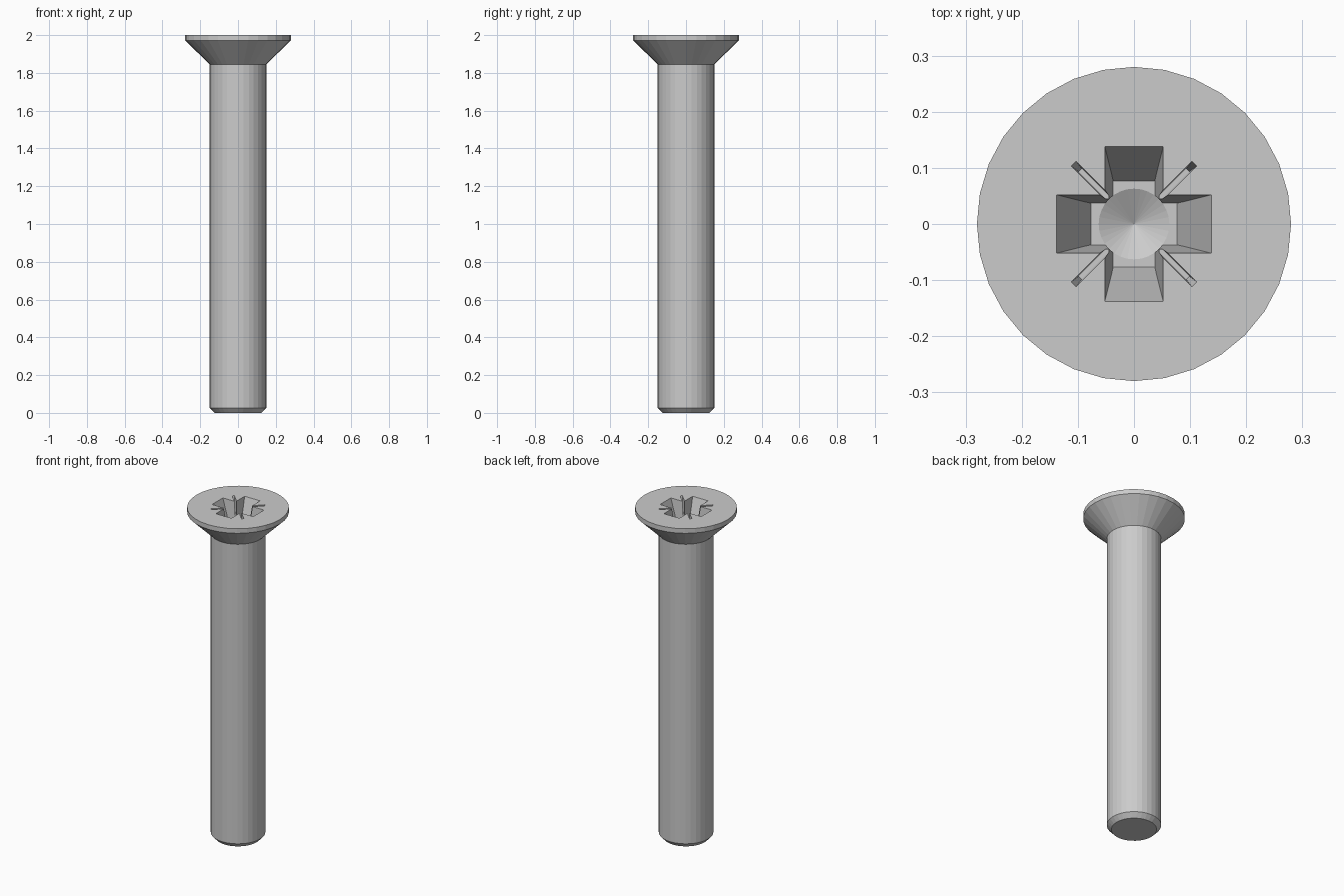
import bpy, bmesh
from math import sin, cos, pi, radians
from mathutils import Matrix, Vector

if "Cube" in bpy.data.objects:
    bpy.data.objects.remove(bpy.data.objects["Cube"])

SEG = 32


def make_object(name, loops, hide=False):
    """Skin a stack of equal-length point loops, bottom to top; a one-point loop is a tip."""
    bm = bmesh.new()
    rows = [[bm.verts.new(p) for p in loop] for loop in loops]
    for a, b in zip(rows, rows[1:]):
        n = max(len(a), len(b))
        for i in range(n):
            j = (i + 1) % n
            if len(a) == 1:
                bm.faces.new((a[0], b[j], b[i]))
            else:
                bm.faces.new((a[i], a[j], b[j], b[i]))
    for row in (rows[0], rows[-1]):
        if len(row) > 2:
            bm.faces.new(row)
    bmesh.ops.recalc_face_normals(bm, faces=bm.faces)
    mesh = bpy.data.meshes.new(name)
    bm.to_mesh(mesh)
    bm.free()
    obj = bpy.data.objects.new(name, mesh)
    bpy.context.collection.objects.link(obj)
    obj.hide_render = hide
    return obj


def ring(r, z):
    return [(r * cos(2 * pi * i / SEG), r * sin(2 * pi * i / SEG), z) for i in range(SEG)]


def cross(l, w, z):
    quarter = [Vector((l, -w, z)), Vector((l, w, z)), Vector((w, w, z))]
    return [Matrix.Rotation(k * pi / 2, 3, 'Z') @ p for k in range(4) for p in quarter]


def slot(l, w, z, angle):
    pts = [(-l, -w, z), (l, -w, z), (l, w, z), (-l, w, z)]
    return [Matrix.Rotation(angle, 3, 'Z') @ Vector(p) for p in pts]


# Countersunk screw body: chamfered tip, shank, conical head, rim
profile = [(0.125, 0), (0.15, 0.027), (0.15, 1.845), (0.28, 1.972), (0.28, 2.0)]
screw = make_object("screw", [ring(r, z) for r, z in profile])

# Drive recess: tapered cross, central pit with conical floor, two thin diagonal slots
FLOOR = 1.83
cutters = [
    make_object("cross_cutter", [cross(0.077, 0.037, FLOOR), cross(0.138, 0.052, 2.0),
                                 cross(0.138, 0.052, 2.05)], True),
    make_object("pit_cutter", [[(0, 0, FLOOR - 0.035)], ring(0.063, FLOOR - 0.001),
                               ring(0.063, 2.05)], True),
]
for n, a in enumerate((45, 135)):
    t = radians(a)
    cutters.append(make_object(f"slot_cutter_{n}", [
        slot(0.136, 0.004, 1.92, t), slot(0.152, 0.0063, 2.0, t),
        slot(0.152, 0.0063, 2.05, t)], True))

bpy.context.view_layer.objects.active = screw
for c in cutters:
    mod = screw.modifiers.new(c.name, 'BOOLEAN')
    mod.operation = 'DIFFERENCE'
    mod.solver = 'EXACT'
    mod.object = c
    bpy.ops.object.modifier_apply(modifier=mod.name)
for c in cutters:
    bpy.data.objects.remove(c)
